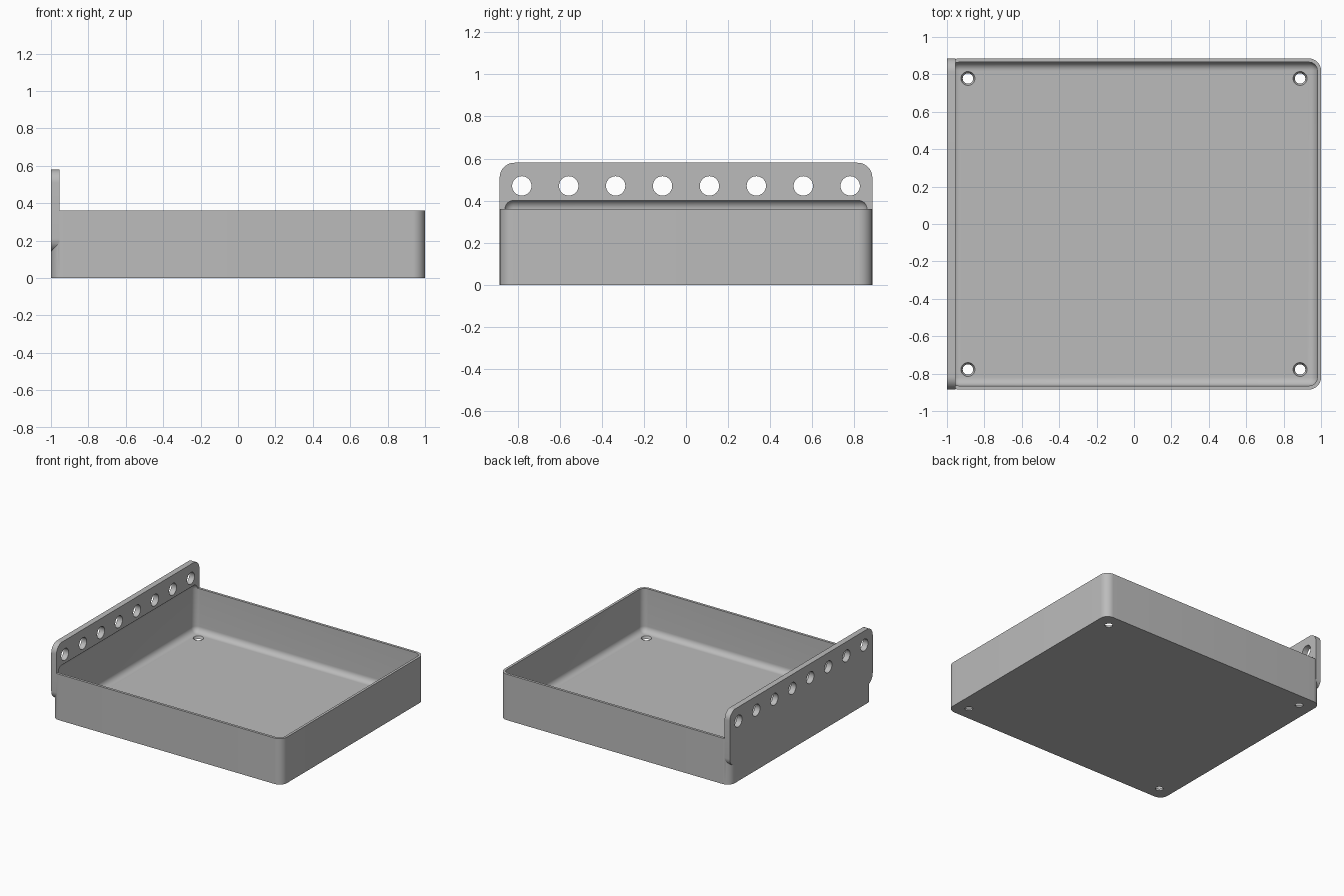
import bpy, bmesh, math
from math import cos, sin, pi
from mathutils import Matrix, Vector

cube = bpy.data.objects.get("Cube")
if cube:
    bpy.data.objects.remove(cube, do_unlink=True)

HALF_Y = 0.885      # half depth of the tray
WALL = 0.02         # wall and floor thickness
CORNER = 0.065      # outer corner radius
RIM = 0.36          # height of the walls

grey = bpy.data.materials.new("plain grey")
grey.use_nodes = True
colour = (0.5, 0.5, 0.5, 1)
grey.diffuse_color = colour
grey.node_tree.nodes["Principled BSDF"].inputs["Base Color"].default_value = colour


def add_object(name, bm):
    bmesh.ops.recalc_face_normals(bm, faces=bm.faces)
    mesh = bpy.data.meshes.new(name)
    bm.to_mesh(mesh)
    bm.free()
    mesh.materials.append(grey)
    obj = bpy.data.objects.new(name, mesh)
    bpy.context.collection.objects.link(obj)
    return obj


def rounded_prism(name, half_w, half_h, radius, place, depth, steps=12):
    """Extruded rounded rectangle; place maps (u, v, depth) to a point."""
    bm = bmesh.new()
    ring = []
    for q, (su, sv) in enumerate([(1, 1), (-1, 1), (-1, -1), (1, -1)]):
        for i in range(steps + 1):
            a = (q + i / steps) * pi / 2
            ring.append((su * (half_w - radius) + radius * cos(a),
                         sv * (half_h - radius) + radius * sin(a)))
    face = bm.faces.new([bm.verts.new(place(u, v, 0)) for u, v in ring])
    out = bmesh.ops.extrude_face_region(bm, geom=[face])
    shift = Vector(place(0, 0, depth)) - Vector(place(0, 0, 0))
    bmesh.ops.translate(bm, vec=shift,
                        verts=[g for g in out["geom"] if isinstance(g, bmesh.types.BMVert)])
    return add_object(name, bm)


def add_cone(bm, centre, r_low, r_high, length, turn=None):
    matrix = Matrix.Translation(centre) @ (turn or Matrix())
    bmesh.ops.create_cone(bm, cap_ends=True, segments=40, radius1=r_low,
                          radius2=r_high, depth=length, matrix=matrix)


def combine(target, tool, operation):
    mod = target.modifiers.new(tool.name, "BOOLEAN")
    mod.operation = operation
    mod.solver = "EXACT"
    mod.object = tool
    bpy.context.view_layer.objects.active = target
    bpy.ops.object.modifier_apply(modifier=mod.name)
    bpy.data.objects.remove(tool, do_unlink=True)


# Tray block with rounded vertical corners
tray = rounded_prism("tray", 1, HALF_Y, CORNER, lambda u, v, d: (u, v, d), RIM)

# Upright mounting plate on the right-hand side
plate = rounded_prism("mounting_plate", HALF_Y, 0.22, 0.07,
                      lambda u, v, d: (d - 1, u, v + 0.36), 0.045)
combine(tray, plate, "UNION")

# Cavity rounded on every edge, which also undercuts the plate
bm = bmesh.new()
low, high = WALL, 0.405
bmesh.ops.create_cube(bm, size=1, matrix=Matrix.Translation((0, 0, (low + high) / 2))
                      @ Matrix.Diagonal((2 - 2 * WALL, 2 * (HALF_Y - WALL), high - low, 1)))
bmesh.ops.bevel(bm, geom=bm.edges[:], offset=CORNER - WALL, segments=10,
                profile=0.5, affect="EDGES")
combine(tray, add_object("cavity", bm), "DIFFERENCE")

# Row of eight holes through the plate
bm = bmesh.new()
for i in range(8):
    add_cone(bm, (-0.98, -0.78 + i * 1.56 / 7, 0.47), 0.046, 0.046, 0.2,
             Matrix.Rotation(pi / 2, 4, "Y"))
combine(tray, add_object("plate_holes", bm), "DIFFERENCE")

# Tapered screw holes in the floor corners
bm = bmesh.new()
for sx in (-1, 1):
    for sy in (-1, 1):
        add_cone(bm, (sx * 0.888, sy * 0.778, WALL / 2), 0.023, 0.042, 0.04)
combine(tray, add_object("floor_holes", bm), "DIFFERENCE")

# Smooth shading with crisp edges
bpy.ops.object.select_all(action="DESELECT")
tray.select_set(True)
bpy.context.view_layer.objects.active = tray
bpy.ops.object.shade_smooth_by_angle(angle=math.radians(30))
